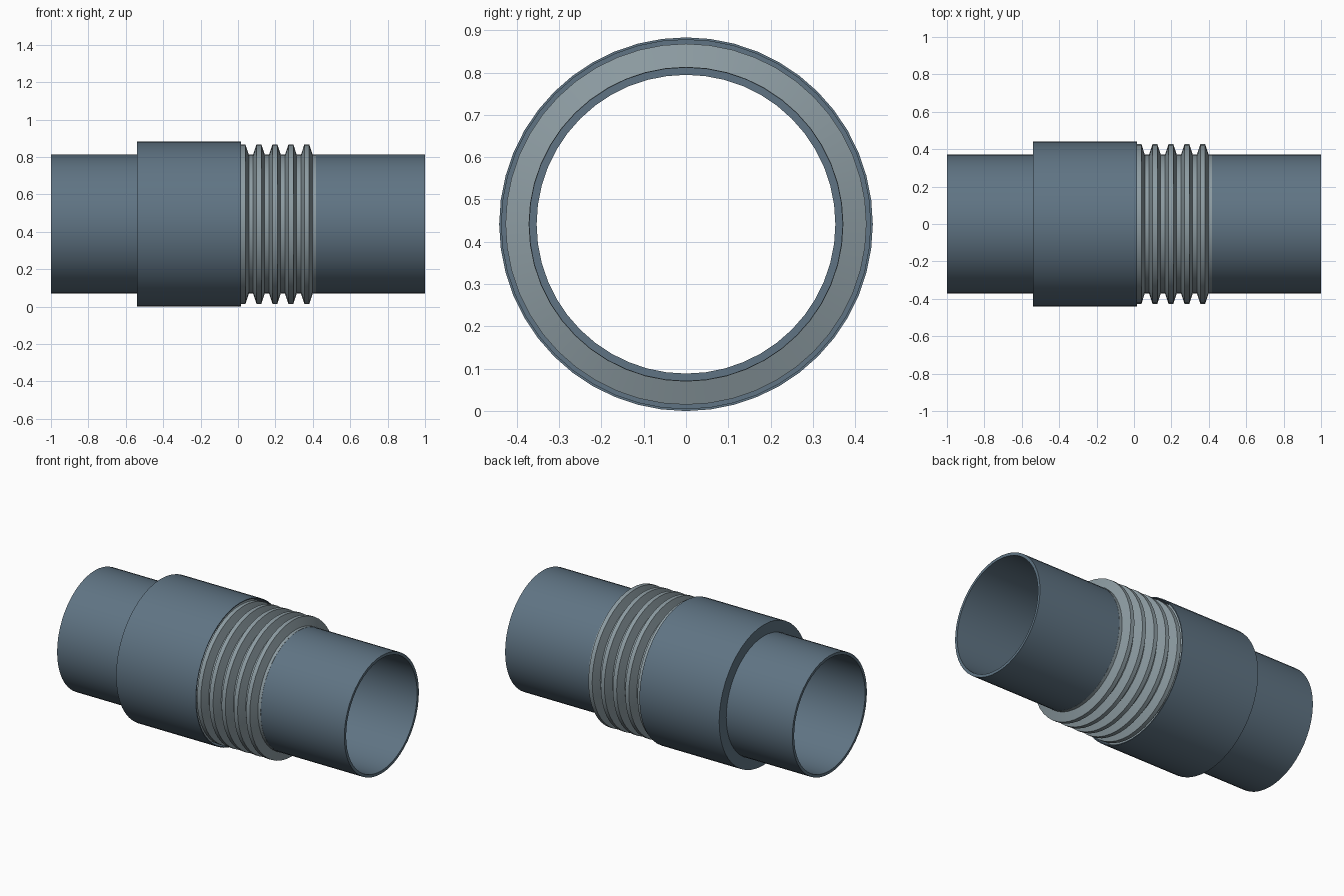
import bpy, bmesh
from math import cos, sin, tau

if "Cube" in bpy.data.objects:
    bpy.data.objects.remove(bpy.data.objects["Cube"])

SEGMENTS = 48
AXIS_Z = 0.4415


def material(name, rgb):
    mat = bpy.data.materials.new(name)
    mat.diffuse_color = (*rgb, 1.0)
    mat.use_nodes = True
    mat.node_tree.nodes["Principled BSDF"].inputs["Base Color"].default_value = mat.diffuse_color
    return mat


def revolve(name, profile, mat):
    """Spin a closed (x, radius) profile round the pipe axis."""
    bm = bmesh.new()
    rings = []
    for i in range(SEGMENTS):
        a = tau * i / SEGMENTS
        rings.append([bm.verts.new((x, r * cos(a), r * sin(a))) for x, r in profile])
    n = len(profile)
    for i in range(SEGMENTS):
        ring, after = rings[i], rings[(i + 1) % SEGMENTS]
        for j in range(n):
            k = (j + 1) % n
            bm.faces.new((ring[j], ring[k], after[k], after[j]))
    bmesh.ops.recalc_face_normals(bm, faces=bm.faces[:])
    mesh = bpy.data.meshes.new(name)
    bm.to_mesh(mesh)
    bm.free()
    obj = bpy.data.objects.new(name, mesh)
    obj.location.z = AXIS_Z
    obj.data.materials.append(mat)
    bpy.context.collection.objects.link(obj)
    bpy.ops.object.select_all(action='DESELECT')
    obj.select_set(True)
    bpy.context.view_layer.objects.active = obj
    bpy.ops.object.shade_smooth_by_angle(angle=0.45)
    return obj


steel = material("blue_grey_steel", (0.116, 0.175, 0.23))
bright = material("bright_steel", (0.265, 0.33, 0.36))

# Straight pipe running through the joint
revolve("inner_pipe", [(-1, 0.353), (1, 0.353), (1, 0.371), (-1, 0.371)], steel)

# Thin cup-shaped cover, closed on the left and open on the right
revolve("cover_sleeve", [(-0.54, 0.365), (-0.525, 0.365), (-0.525, 0.436),
                         (0.015, 0.436), (0.015, 0.4415), (-0.54, 0.4415)], steel)

# Corrugated bellows, continuing under the cover, with a flat collar on the right
valley, crest, pitch = 0.372, 0.4265, 0.0853
outline = [(-0.525, 0.366), (-0.525, valley)]
for i in range(-6, 4):
    c = 0.112 + i * pitch
    outline += [(c - 0.031, valley), (c - 0.013, crest),
                (c + 0.013, crest), (c + 0.031, valley)]
outline += [(0.418, valley), (0.418, 0.366)]
revolve("bellows", outline, bright)
